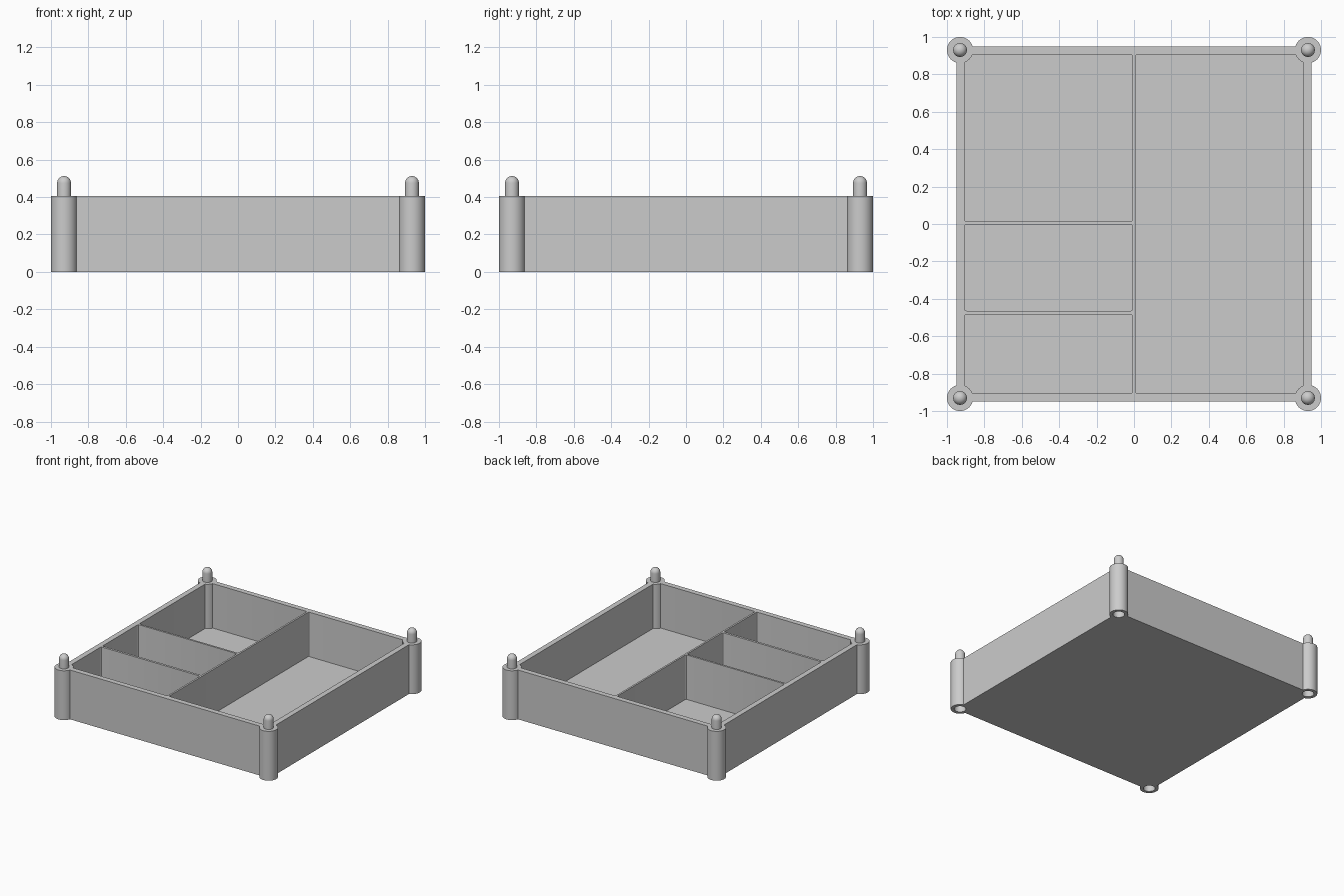
import bpy, bmesh, math

cube = bpy.data.objects.get("Cube")
if cube:
    bpy.data.objects.remove(cube, do_unlink=True)

HEIGHT, FLOOR = 0.405, 0.04
OUTER, INNER = 0.95, 0.906
POST_AT, POST_R = 0.93, 0.07
PIN_R, PIN_TOP = 0.037, 0.512
SOCKET_R, SOCKET_DEPTH = 0.044, 0.12
CORNERS = [(sx * POST_AT, sy * POST_AT) for sx in (-1, 1) for sy in (-1, 1)]

grey = bpy.data.materials.new("plain grey")
grey.use_nodes = True
colour = (0.6, 0.6, 0.6, 1)
grey.diffuse_color = colour
grey.node_tree.nodes["Principled BSDF"].inputs["Base Color"].default_value = colour


def finish(name, bm):
    bmesh.ops.recalc_face_normals(bm, faces=bm.faces)
    mesh = bpy.data.meshes.new(name)
    bm.to_mesh(mesh)
    bm.free()
    mesh.materials.append(grey)
    obj = bpy.data.objects.new(name, mesh)
    bpy.context.collection.objects.link(obj)
    return obj


def box(name, x0, x1, y0, y1, z0, z1, rounding=0):
    bm = bmesh.new()
    bmesh.ops.create_cube(bm, size=1)
    for v in bm.verts:
        v.co.x = x1 if v.co.x > 0 else x0
        v.co.y = y1 if v.co.y > 0 else y0
        v.co.z = z1 if v.co.z > 0 else z0
    if rounding:
        upright = [e for e in bm.edges if abs(e.verts[0].co.z - e.verts[1].co.z) > 0.01]
        bmesh.ops.bevel(bm, geom=upright, offset=rounding, segments=3,
                        profile=0.5, affect='EDGES')
    return finish(name, bm)


def lathe(name, profile, at, steps=48):
    """Spin a (radius, height) profile about a vertical axis."""
    bm = bmesh.new()
    verts = [bm.verts.new((r, 0, z)) for r, z in profile]
    edges = [bm.edges.new(pair) for pair in zip(verts, verts[1:])]
    bmesh.ops.spin(bm, geom=verts + edges, cent=(0, 0, 0), axis=(0, 0, 1),
                   angle=math.tau, steps=steps)
    bmesh.ops.remove_doubles(bm, verts=bm.verts, dist=0.0001)
    bmesh.ops.translate(bm, verts=bm.verts, vec=(*at, 0))
    return finish(name, bm)


def activate(obj):
    bpy.ops.object.select_all(action='DESELECT')
    obj.select_set(True)
    bpy.context.view_layer.objects.active = obj


def combine(target, tool, operation):
    """Apply a boolean and discard the tool."""
    tool.hide_render = True
    activate(target)
    mod = target.modifiers.new(operation.lower(), 'BOOLEAN')
    mod.operation, mod.solver, mod.object = operation, 'EXACT', tool
    bpy.ops.object.modifier_apply(modifier=mod.name)
    bpy.data.objects.remove(tool, do_unlink=True)


def smooth(obj):
    activate(obj)
    bpy.ops.object.shade_smooth_by_angle(angle=math.radians(30))


# Tray block with one long and three short compartments hollowed out
tray = box("tray", -OUTER, OUTER, -OUTER, OUTER, 0, HEIGHT)
compartments = [
    (0.007, INNER, -INNER, INNER),
    (-INNER, -0.008, 0.013, INNER),
    (-INNER, -0.008, -0.464, -0.003),
    (-INNER, -0.008, -INNER, -0.483),
]
for bounds in compartments:
    combine(tray, box("compartment_cutter", *bounds, FLOOR, HEIGHT + 0.1, 0.01), 'DIFFERENCE')

# Round corner posts, each with a stacking socket underneath
for at in CORNERS:
    combine(tray, lathe("post", [(0, 0), (POST_R, 0), (POST_R, HEIGHT), (0, HEIGHT)], at), 'UNION')
for at in CORNERS:
    combine(tray, lathe("socket_cutter", [(0, -0.05), (SOCKET_R, -0.05),
                                          (SOCKET_R, SOCKET_DEPTH), (0, SOCKET_DEPTH)], at), 'DIFFERENCE')
smooth(tray)

# Dome-topped stacking pins
dome = [(PIN_R * math.cos(i * math.pi / 16), PIN_TOP - PIN_R + PIN_R * math.sin(i * math.pi / 16))
        for i in range(8)]
pin_profile = [(0, HEIGHT - 0.02), (PIN_R, HEIGHT - 0.02)] + dome + [(0, PIN_TOP)]
for at in CORNERS:
    side = ("back" if at[1] > 0 else "front") + ("_left" if at[0] > 0 else "_right")
    smooth(lathe(side + "_pin", pin_profile, at, 32))
